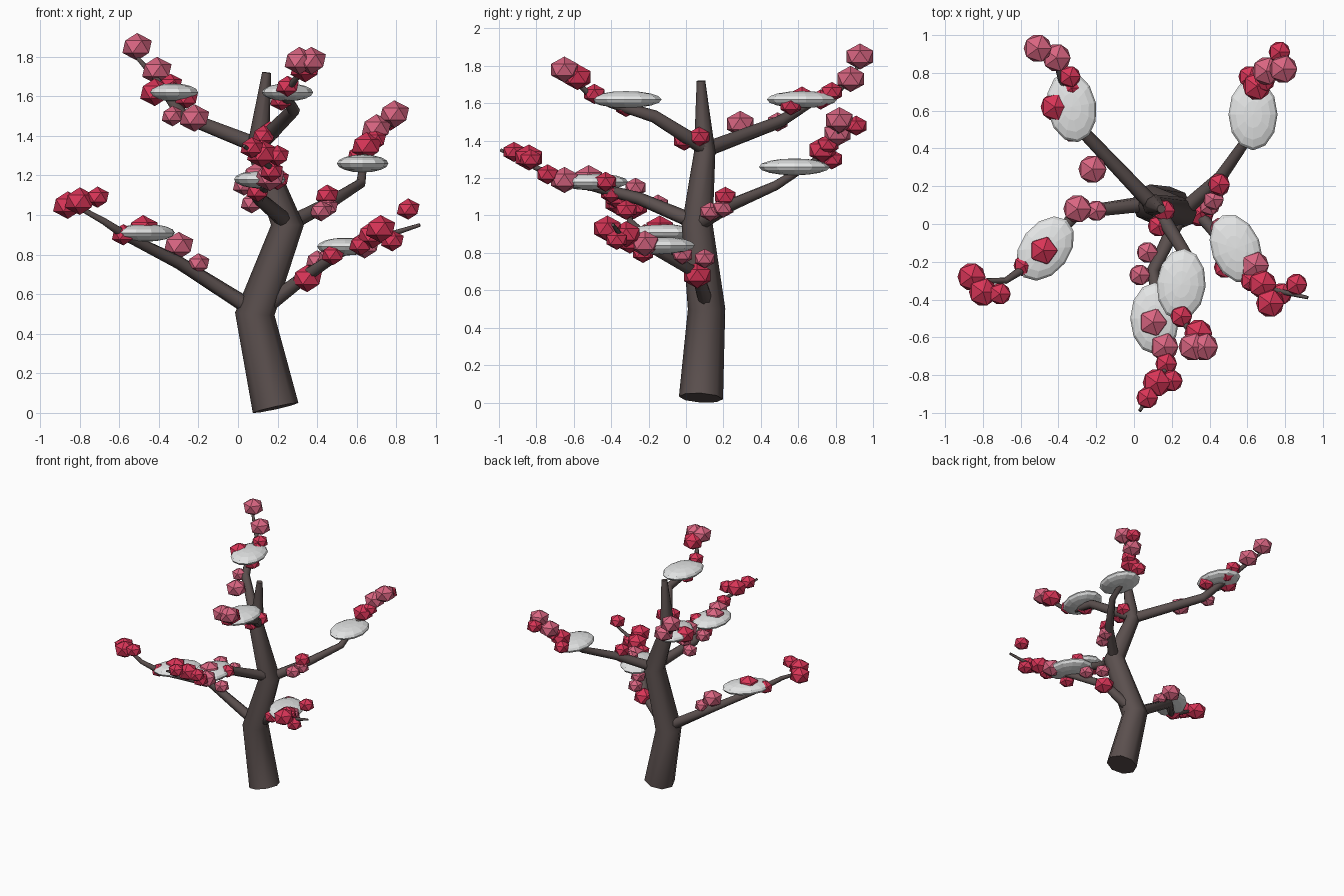
import bpy
import bmesh
from math import cos, sin, pi, radians
from mathutils import Matrix, Vector

if "Cube" in bpy.data.objects:
    bpy.data.objects.remove(bpy.data.objects["Cube"], do_unlink=True)


def make_material(name, color):
    material = bpy.data.materials.new(name)
    material.use_nodes = True
    material.diffuse_color = (*color, 1)
    shader = material.node_tree.nodes["Principled BSDF"]
    shader.inputs["Base Color"].default_value = (*color, 1)
    shader.inputs["Roughness"].default_value = 0.9
    return material


bark = make_material("dark bark", (.105, .08, .077))
red = make_material("crimson blossom", (.69, .035, .095))
pink = make_material("pink blossom", (.69, .13, .22))
snow = make_material("snow white", (.78, .79, .79))


def finish(name, bm, materials):
    mesh = bpy.data.meshes.new(name)
    bm.to_mesh(mesh)
    bm.free()
    for material in materials:
        mesh.materials.append(material)
    obj = bpy.data.objects.new(name, mesh)
    bpy.context.collection.objects.link(obj)
    return obj


def make_limb(name, path, radii, sides=8):
    """Tapered tube that follows the path, with closed ends."""
    points = [Vector(p) for p in path]
    bm = bmesh.new()
    rings = []
    for i, (point, radius) in enumerate(zip(points, radii)):
        before = points[max(i - 1, 0)]
        after = points[min(i + 1, len(points) - 1)]
        into = (point - before).normalized()
        out = (after - point).normalized()
        tangent = (into + out).normalized()
        # Choose a stable reference so that neighbouring rings do not twist
        overall = points[-1] - points[0]
        upright = abs(overall.normalized().z) > 0.8
        reference = Vector((1, 0, 0)) if upright else Vector((0, 0, 1))
        side = tangent.cross(reference).normalized()
        across = tangent.cross(side)
        ring = []
        for k in range(sides):
            angle = 2 * pi * k / sides
            offset = side * cos(angle) + across * sin(angle)
            ring.append(bm.verts.new(point + offset * radius))
        rings.append(ring)
    for lower, upper in zip(rings, rings[1:]):
        for k in range(sides):
            n = (k + 1) % sides
            bm.faces.new((lower[k], lower[n], upper[n], upper[k]))
    bm.faces.new(rings[0])
    bm.faces.new(rings[-1])
    bmesh.ops.recalc_face_normals(bm, faces=bm.faces)
    obj = finish(name, bm, [bark])
    bpy.ops.object.select_all(action="DESELECT")
    obj.select_set(True)
    bpy.context.view_layer.objects.active = obj
    bpy.ops.object.shade_smooth_by_angle(angle=radians(50))


def make_snow_pad(name, center, turn):
    """Flattened oval of snow resting on a branch."""
    bm = bmesh.new()
    matrix = (Matrix.Translation(center) @ Matrix.Rotation(radians(turn), 4, "Z")
              @ Matrix.Diagonal((.13, .19, .045, 1)))
    bmesh.ops.create_uvsphere(bm, u_segments=12, v_segments=8, radius=1, matrix=matrix)
    finish(name, bm, [snow])


def make_blossoms(name, groups):
    """Faceted flower balls; each group is (material index, radius, centers)."""
    bm = bmesh.new()
    for index, radius, centers in groups:
        for center in centers:
            first = len(bm.faces)
            matrix = Matrix.Translation(center) @ Matrix.Diagonal((1, 1, .84, 1))
            bmesh.ops.create_icosphere(bm, subdivisions=1, radius=radius, matrix=matrix)
            bm.faces.ensure_lookup_table()
            for face in bm.faces[first:]:
                face.material_index = index
    finish(name, bm, [red, pink])


def grow_branch(name, path, pad, turn, big_red=(), small_red=(), big_pink=(), small_pink=()):
    steps = len(path) - 1
    radii = [.042 + (.009 - .042) * i / steps for i in range(len(path))]
    make_limb(name + "_branch", path, radii)
    make_snow_pad(name + "_snow", pad, turn)
    make_blossoms(name + "_blossoms", [
        (0, .083, big_red), (0, .064, small_red),
        (1, .083, big_pink), (1, .062, small_pink)])


# Crooked trunk
make_limb("trunk",
          [(.19, .08, .025), (.085, .11, .5), (.25, .06, .95), (.1, .1, 1.34), (.145, .08, 1.72)],
          [.118, .1, .083, .057, .023])

# Low branches
grow_branch("low_right",
            [(.08, .11, .52), (-.3, .06, .76), (-.56, -.22, .89), (-.68, -.3, .97), (-.88, -.3, 1.08)],
            pad=(-.47, -.13, .91), turn=-37,
            big_red=[(-.86, -.28, 1.05), (-.8, -.36, 1.07), (-.48, -.14, .93)],
            small_red=[(-.71, -.37, 1.09), (-.58, -.22, .9)],
            big_pink=[(-.3, .08, .845)],
            small_pink=[(-.2, .07, .755)])
grow_branch("low_left",
            [(.13, .11, .53), (.34, .06, .69), (.52, -.16, .81), (.7, -.34, .88), (.92, -.39, .95)],
            pad=(.54, -.13, .84), turn=22,
            big_red=[(.35, .06, .68), (.72, -.42, .93), (.68, -.32, .9)],
            small_red=[(.48, -.23, .8), (.62, -.3, .85), (.86, -.32, 1.03), (.78, -.37, .87)],
            big_pink=[(.64, -.22, .85)],
            small_pink=[(.4, .1, .77), (.46, -.02, .79)])

# Middle branches
grow_branch("middle_front",
            [(.25, .06, .96), (.1, -.25, 1.09), (.15, -.55, 1.17), (.19, -.73, 1.22), (.03, -.99, 1.35)],
            pad=(.11, -.5, 1.18), turn=0,
            big_red=[(.12, -.84, 1.31)],
            small_red=[(.07, -.92, 1.34), (.2, -.83, 1.3), (.1, -.4, 1.12),
                       (.2, -.43, 1.18), (.17, -.74, 1.22)],
            big_pink=[(.1, -.52, 1.2), (.16, -.65, 1.19)],
            small_pink=[(.03, -.27, 1.15), (.07, -.15, 1.06)])
grow_branch("middle_back",
            [(.25, .06, .95), (.46, .25, 1.06), (.62, .48, 1.16), (.64, .7, 1.3), (.79, .84, 1.48)],
            pad=(.63, .58, 1.26), turn=0,
            big_red=[(.65, .73, 1.35)],
            small_red=[(.45, .21, 1.1), (.61, .78, 1.3), (.77, .91, 1.48), (.69, .76, 1.38)],
            big_pink=[(.7, .81, 1.44), (.79, .82, 1.51)],
            small_pink=[(.45, .2, 1.04), (.42, .13, 1.02)])

# High branches
grow_branch("high_front",
            [(.11, .1, 1.36), (.28, -.17, 1.53), (.24, -.4, 1.6), (.27, -.53, 1.66), (.38, -.68, 1.8)],
            pad=(.25, -.32, 1.62), turn=-5,
            big_red=[(.34, -.58, 1.74)],
            small_red=[(.25, -.49, 1.65), (.22, -.32, 1.58), (.16, .07, 1.42), (.13, -.01, 1.4)],
            big_pink=[(.31, -.65, 1.78), (.37, -.65, 1.78)])
grow_branch("high_back",
            [(.1, .1, 1.35), (-.28, .5, 1.5), (-.35, .66, 1.6), (-.4, .82, 1.67), (-.53, .94, 1.82)],
            pad=(-.33, .62, 1.62), turn=10,
            big_red=[(-.42, .62, 1.62)],
            small_red=[(-.34, .78, 1.66), (-.33, .72, 1.62), (-.26, .56, 1.59)],
            big_pink=[(-.51, .93, 1.85), (-.41, .88, 1.73), (-.22, .29, 1.49)],
            small_pink=[(-.33, .49, 1.5)])
